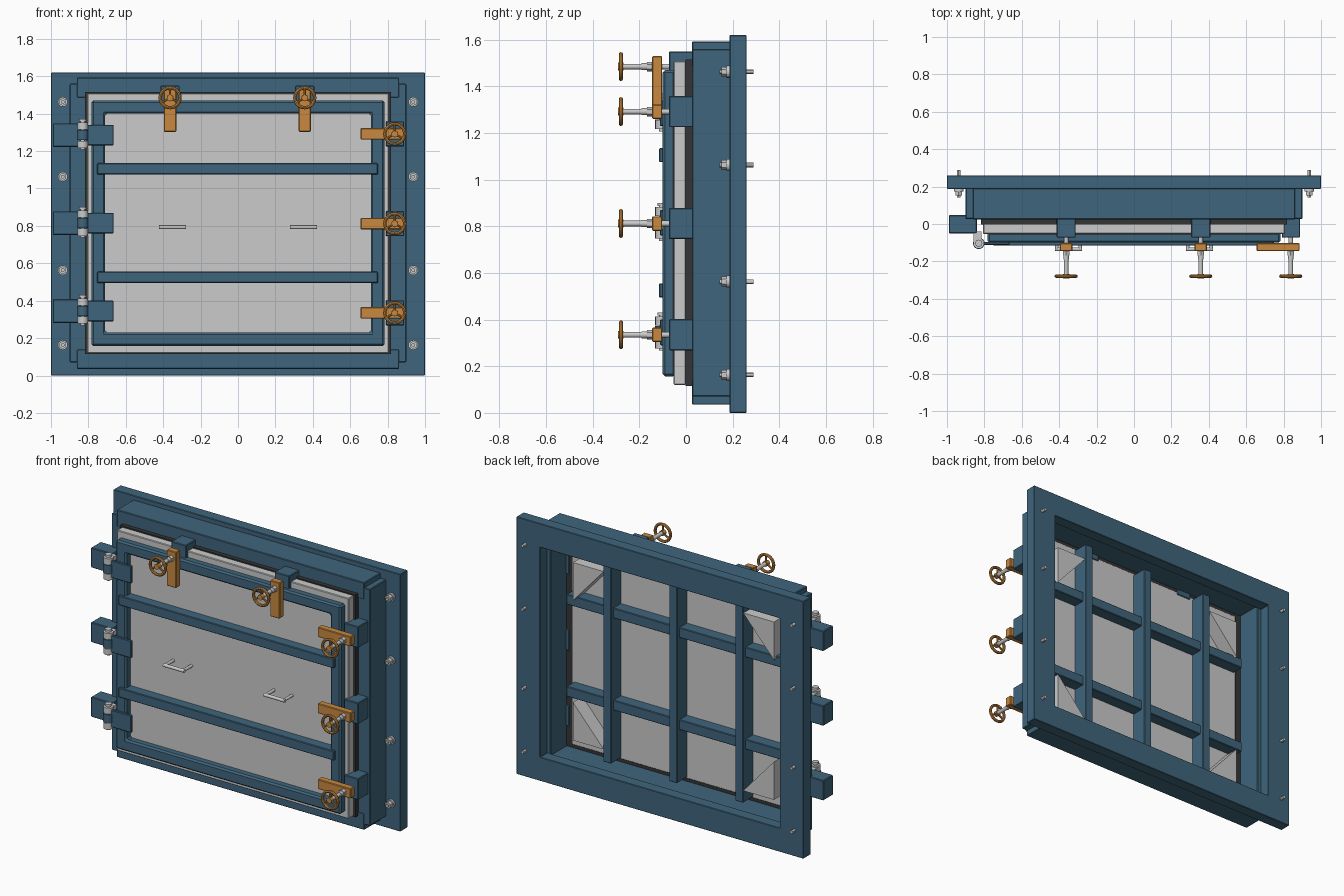
import bpy, bmesh
from math import pi, cos, sin
from mathutils import Vector

if "Cube" in bpy.data.objects:
    bpy.data.objects.remove(bpy.data.objects["Cube"])


def material(name, rgb):
    m = bpy.data.materials.new(name)
    m.diffuse_color = (*rgb, 1)
    m.use_nodes = True
    m.node_tree.nodes["Principled BSDF"].inputs["Base Color"].default_value = m.diffuse_color
    return m


BLUE = material("blue_paint", (0.05, 0.13, 0.20))
ORANGE = material("orange_paint", (0.58, 0.25, 0.05))
RUBBER = material("dark_rubber", (0.035, 0.035, 0.035))
STEEL = None


def add_object(name, bm, mat, bevel=0.0, smooth=False):
    bmesh.ops.recalc_face_normals(bm, faces=bm.faces)
    mesh = bpy.data.meshes.new(name)
    bm.to_mesh(mesh)
    bm.free()
    ob = bpy.data.objects.new(name, mesh)
    bpy.context.collection.objects.link(ob)
    if mat:
        mesh.materials.append(mat)
    if bevel:
        mod = ob.modifiers.new("edge_bevel", 'BEVEL')
        mod.width, mod.segments = bevel, 1
    if smooth:
        bpy.ops.object.select_all(action='DESELECT')
        ob.select_set(True)
        bpy.context.view_layer.objects.active = ob
        bpy.ops.object.shade_smooth_by_angle()
    return ob


def box(name, xs, ys, zs, mat=STEEL, bevel=0.004):
    bm = bmesh.new()
    bmesh.ops.create_cube(bm, size=1)
    for v in bm.verts:
        v.co = [(a + b) / 2 + c * abs(b - a) for (a, b), c in zip((xs, ys, zs), v.co)]
    return add_object(name, bm, mat, bevel)


def prism(name, pts, y0, y1, mat=STEEL):
    """Extrude an x-z outline along y."""
    bm = bmesh.new()
    face = bm.faces.new([bm.verts.new((x, y0, z)) for x, z in pts])
    out = bmesh.ops.extrude_face_region(bm, geom=[face])
    bmesh.ops.translate(bm, vec=(0, y1 - y0, 0),
                        verts=[g for g in out["geom"] if isinstance(g, bmesh.types.BMVert)])
    return add_object(name, bm, mat)


def ring(name, outer, inner, y0, y1, mat, bevel=0.0):
    """Rectangular ring; outer and inner are (half_width, z_low, z_high)."""
    bm = bmesh.new()
    loops = []
    for (w, a, b), y in ((outer, y0), (inner, y0), (inner, y1), (outer, y1)):
        loops.append([bm.verts.new((x, y, z)) for x, z in ((-w, a), (w, a), (w, b), (-w, b))])
    for i in range(4):
        p, q = loops[i], loops[(i + 1) % 4]
        for j in range(4):
            k = (j + 1) % 4
            bm.faces.new((p[j], p[k], q[k], q[j]))
    return add_object(name, bm, mat, bevel)


def rod(name, p, q, r, mat=STEEL, sides=16):
    p, q = Vector(p), Vector(q)
    bm = bmesh.new()
    bmesh.ops.create_cone(bm, cap_ends=True, segments=sides, radius1=r, radius2=r,
                          depth=(q - p).length)
    bm.transform((q - p).to_track_quat('Z', 'Y').to_matrix().to_4x4())
    bmesh.ops.translate(bm, vec=(p + q) / 2, verts=bm.verts)
    return add_object(name, bm, mat, smooth=sides > 6)


def handwheel(name, x, y, z):
    bpy.ops.mesh.primitive_torus_add(location=(x, y, z), rotation=(pi / 2, 0, 0),
                                     major_radius=0.053, minor_radius=0.009,
                                     major_segments=28, minor_segments=8)
    rim = bpy.context.object
    rim.name = name + "_rim"
    rim.data.materials.append(ORANGE)
    bpy.ops.object.shade_smooth_by_angle()
    rod(name + "_hub", (x, y + 0.012, z), (x, y - 0.013, z), 0.017, ORANGE)
    for i in range(3):
        a = pi / 2 + i * 2 * pi / 3
        rod(name + "_spoke", (x, y, z), (x + 0.053 * cos(a), y, z + 0.053 * sin(a)),
            0.006, ORANGE, 8)


def clamp(name, x, z, bracket, bar):
    """Bracket and bar are ((x0, x1), (z0, z1))."""
    box(name + "_bracket", bracket[0], (-0.073, 0.035), bracket[1], BLUE)
    box(name + "_bar", bar[0], (-0.145, -0.102), bar[1], ORANGE)
    rod(name + "_screw", (x, -0.06, z), (x, -0.28, z), 0.012)
    rod(name + "_nut", (x, -0.143, z), (x, -0.168, z), 0.02, STEEL, 6)
    rod(name + "_collar", (x, -0.168, z), (x, -0.19, z), 0.015)
    handwheel(name + "_wheel", x, -0.279, z)


# Wall frame: rear flange and projecting box
ring("wall_flange", (1.0, 0.0, 1.62), (0.835, 0.15, 1.47), 0.187, 0.26, BLUE, 0.003)
for s in (-1, 1):
    box("frame_post", sorted((s * 0.90, s * 0.81)), (0.027, 0.19), (0.07, 1.56), BLUE)
for z0, z1 in ((0.035, 0.14), (1.485, 1.592)):
    box("frame_rail", (-0.862, 0.862), (0.025, 0.19), (z0, z1), BLUE)

# Seal and door leaf
ring("rubber_seal", (0.819, 0.115, 1.515), (0.77, 0.16, 1.465), -0.002, 0.029, RUBBER)
box("door_plate", (-0.807, 0.807), (-0.053, 0.0), (0.12, 1.508))
box("door_inner_plate", (-0.772, 0.772), (-0.01, 0.03), (0.158, 1.468))
ring("door_front_frame", (0.783, 0.157, 1.47), (0.71, 0.23, 1.40), -0.10, -0.045, BLUE, 0.01)
for z in (0.525, 1.105):
    box("front_crossbar", (-0.753, 0.748), (-0.116, -0.045), (z - 0.03, z + 0.03), BLUE)
    box("rear_crossbar", (-0.76, 0.76), (0.02, 0.105), (z - 0.032, z + 0.032), BLUE)
for x in (-0.46, 0, 0.46):
    box("rear_stiffener", (x - 0.028, x + 0.028), (0.02, 0.13), (0.165, 1.46), BLUE)

# Rear corner gussets
for s in (-1, 1):
    for zc, zt in ((0.24, 0.48), (1.36, 1.12)):
        prism("corner_gusset", [(s * 0.70, zc), (s * 0.485, zc), (s * 0.70, zt)], 0.025, 0.125)

# Pull handles
for x in (-0.35, 0.35):
    rod("handle_grip", (x - 0.073, -0.135, 0.793), (x + 0.073, -0.135, 0.793), 0.0105)
    for s in (-1, 1):
        rod("handle_post", (x + s * 0.063, -0.05, 0.793), (x + s * 0.063, -0.14, 0.793), 0.0095)

# Hinges
for z in (0.345, 0.815, 1.285):
    box("hinge_block", (-0.99, -0.84), (-0.05, 0.047), (z - 0.063, z + 0.063), BLUE)
    box("hinge_strap", (-0.83, -0.665), (-0.112, -0.095), (z - 0.055, z + 0.055), BLUE)
    rod("hinge_middle_knuckle", (-0.83, -0.103, z - 0.027), (-0.83, -0.103, z + 0.027), 0.031, BLUE)
    for s in (-1, 1):
        rod("hinge_outer_knuckle", (-0.83, -0.103, z + s * 0.03), (-0.83, -0.103, z + s * 0.068), 0.029)
        box("hinge_lug", (-0.857, -0.815), (-0.10, -0.04),
            sorted((z + s * 0.031, z + s * 0.06)), STEEL, 0)
    rod("hinge_pin", (-0.83, -0.103, z - 0.078), (-0.83, -0.103, z + 0.078), 0.013)
    rod("hinge_pin_head", (-0.83, -0.103, z + 0.072), (-0.83, -0.103, z + 0.086), 0.019)

# Screw clamps along the right side and the top
for z in (0.335, 0.812, 1.292):
    clamp("side_clamp", 0.838, z, ((0.79, 0.888), (z - 0.067, z + 0.067)),
          ((0.655, 0.885), (z - 0.031, z + 0.031)))
for x in (-0.363, 0.357):
    clamp("top_clamp", x, 1.485, ((x - 0.051, x + 0.051), (1.45, 1.55)),
          ((x - 0.033, x + 0.033), (1.303, 1.53)))

# Flange bolts
for x in (-0.937, 0.937):
    for z in (0.163, 0.563, 1.063, 1.463):
        rod("bolt_shank", (x, 0.143, z), (x, 0.29, z), 0.01, STEEL, 12)
        rod("bolt_nut", (x, 0.152, z), (x, 0.176, z), 0.021, STEEL, 6)
        rod("bolt_washer", (x, 0.174, z), (x, 0.19, z), 0.026)
